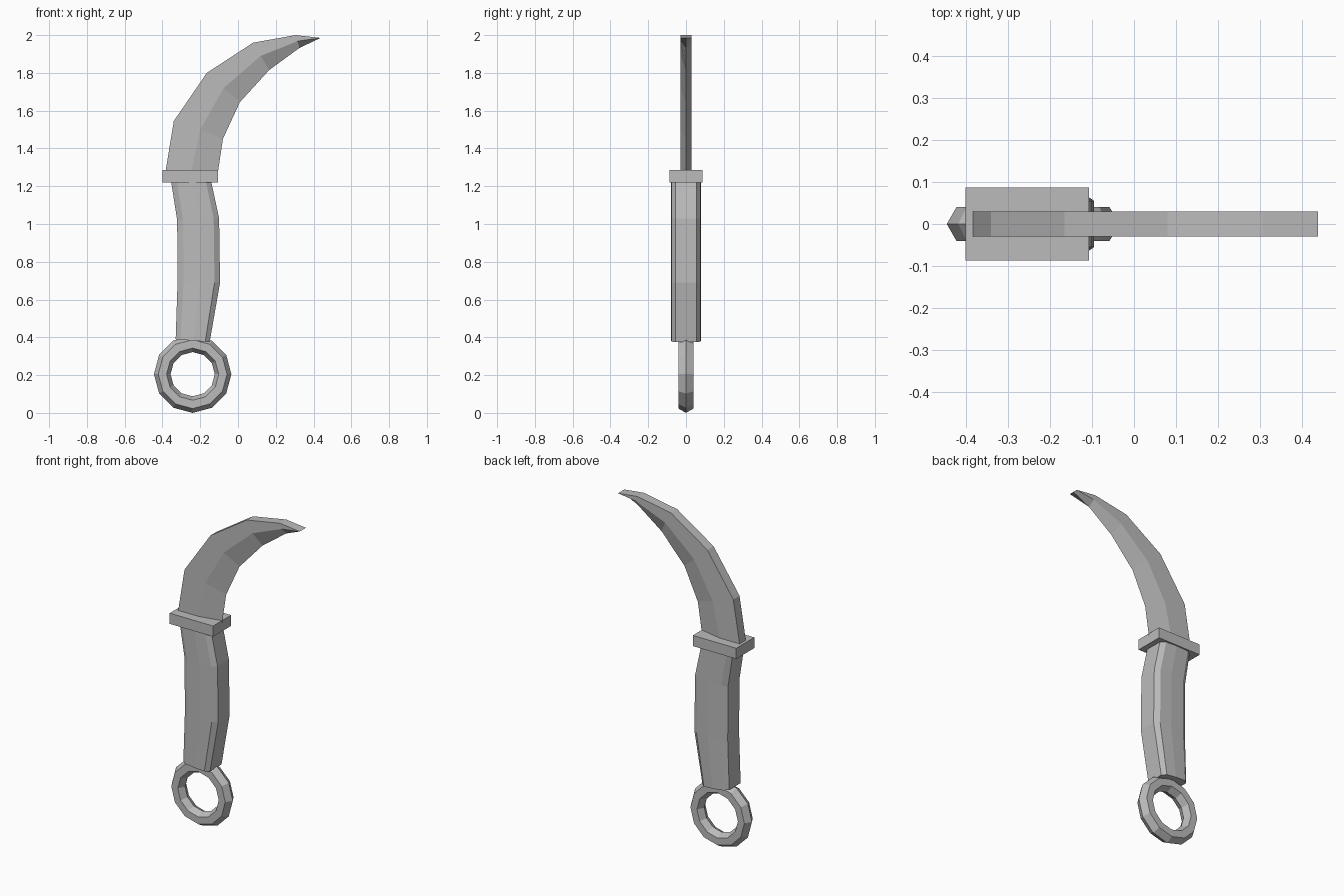
import bpy, bmesh, math

if "Cube" in bpy.data.objects:
    bpy.data.objects.remove(bpy.data.objects["Cube"])

steel = bpy.data.materials.new("plain grey")
steel.diffuse_color = (0.5, 0.5, 0.5, 1)
steel.use_nodes = True
steel.node_tree.nodes["Principled BSDF"].inputs["Base Color"].default_value = steel.diffuse_color


def loft(name, sections, closed=False):
    """Join a row of equal-length cross-sections into one flat-shaded solid."""
    bm = bmesh.new()
    rows = [[bm.verts.new(p) for p in s] for s in sections]
    n = len(rows[0])
    pairs = list(zip(rows, rows[1:]))
    if closed:
        pairs.append((rows[-1], rows[0]))
    for a, b in pairs:
        for i in range(n):
            j = (i + 1) % n
            bm.faces.new((a[i], a[j], b[j], b[i]))
    if not closed:
        bm.faces.new(rows[0])
        bm.faces.new(rows[-1])
    bmesh.ops.remove_doubles(bm, verts=bm.verts, dist=0.0005)
    bmesh.ops.recalc_face_normals(bm, faces=bm.faces)
    me = bpy.data.meshes.new(name)
    bm.to_mesh(me)
    bm.free()
    me.materials.append(steel)
    ob = bpy.data.objects.new(name, me)
    bpy.context.collection.objects.link(ob)
    return ob


# Blade: flat spine, flat sides to a ridge, then a bevel down to the sharp inner edge
T = 0.03
spine = [(-0.385, 1.27), (-0.34, 1.545), (-0.165, 1.80), (0.08, 1.96), (0.305, 2.0), (0.437, 1.985)]
ridge = [(-0.25, 1.27), (-0.2, 1.5), (-0.075, 1.72), (0.12, 1.89), (0.315, 1.968), (0.437, 1.985)]
edge = [(-0.107, 1.27), (-0.08, 1.45), (0.01, 1.645), (0.165, 1.815), (0.325, 1.932), (0.437, 1.985)]
loft("blade", [[(s[0], -T, s[1]), (s[0], T, s[1]), (r[0], T, r[1]), (e[0], 0, e[1]), (r[0], -T, r[1])]
               for s, r, e in zip(spine, ridge, edge)])

# Guard: rectangular plate
loft("guard", [[(-0.40, -0.087, z), (-0.107, -0.087, z), (-0.107, 0.087, z), (-0.40, 0.087, z)]
               for z in (1.22, 1.285)])

# Handle: ten-sided grip; each row gives left x, left z, right x, right z
handle = []
for xl, zl, xr, zr in [(-0.33, 0.39, -0.15, 0.375), (-0.32, 0.69, -0.095, 0.69),
                       (-0.322, 1.02, -0.10, 1.03), (-0.355, 1.23, -0.143, 1.23)]:
    half = [(0, 0.055), (0.14, 0.076), (0.53, 0.08), (0.87, 0.076), (1, 0.055)]
    outline = [(t, -y) for t, y in half] + [(t, y) for t, y in reversed(half)]
    handle.append([(xl + (xr - xl) * t, y, zl + (zr - zl) * t) for t, y in outline])
loft("handle", handle)

# Finger ring: twelve sides with a six-sided cross-section
profile = [(0.205, 0), (0.182, 0.04), (0.138, 0.04), (0.117, 0), (0.138, -0.04), (0.182, -0.04)]
ring = []
for k in range(12):
    a = math.radians(30 * k)
    ring.append([(-0.24 + r * math.cos(a), y, 0.205 + r * math.sin(a)) for r, y in profile])
loft("finger_ring", ring, closed=True)
